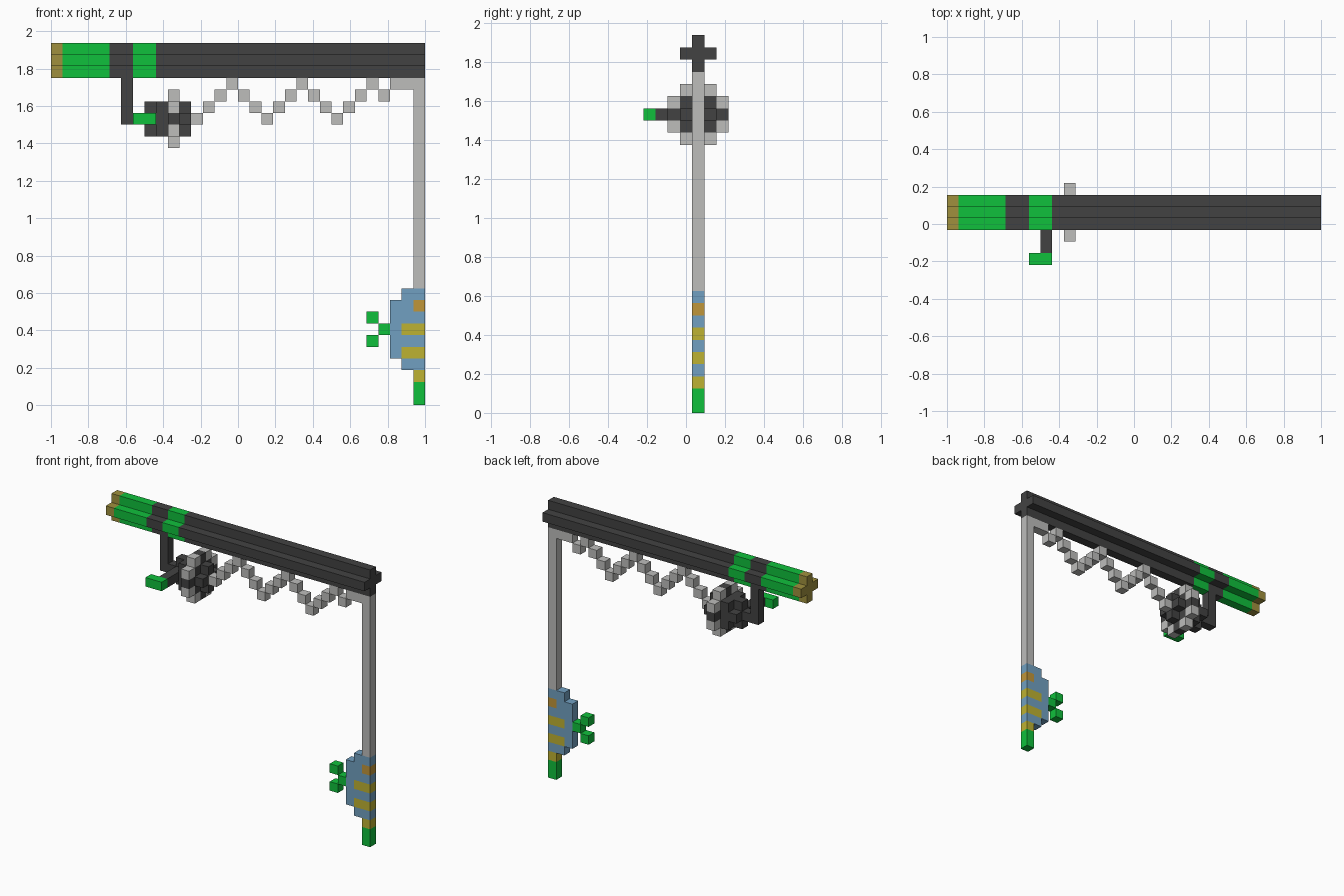
import bpy
import bmesh
import math
from mathutils import Vector

cube = bpy.data.objects.get("Cube")
if cube:
    bpy.data.objects.remove(cube, do_unlink=True)

U = 1 / 16                              # side of one block
ORIGIN = Vector((-1, -3.5 * U, 0))
MID = 4                                 # block row of the rod's centre plane


def material(name, rgb):
    m = bpy.data.materials.new(name)
    m.use_nodes = True
    m.diffuse_color = (*rgb, 1)
    shader = m.node_tree.nodes["Principled BSDF"]
    shader.inputs["Base Color"].default_value = (*rgb, 1)
    shader.inputs["Roughness"].default_value = 0.9
    return m


MATS = {
    "dark": material("charcoal", (0.055, 0.055, 0.055)),
    "green": material("bright green", (0.005, 0.53, 0.045)),
    "tan": material("cork tan", (0.35, 0.28, 0.048)),
    "light": material("light grey", (0.51, 0.51, 0.50)),
    "blue": material("lure blue", (0.165, 0.352, 0.533)),
    "yellow": material("stripe yellow", (0.515, 0.445, 0.032)),
    "orange": material("eye orange", (0.53, 0.305, 0.042)),
}
parts = {}


def fill(part, colour, xs, ys, zs):
    """Fill an inclusive range of blocks; single numbers mean one block."""
    def span(r):
        return range(r[0], r[1] + 1) if isinstance(r, tuple) else (r,)
    cells = parts.setdefault(part, {})
    for x in span(xs):
        for y in span(ys):
            for z in span(zs):
                cells[x, y, z] = colour


def cross(part, colour, xs, z, reach=1):
    """Plus-shaped bar running along x."""
    fill(part, colour, xs, (MID - reach, MID + reach), z)
    fill(part, colour, xs, MID, (z - reach, z + reach))


# Rod: plus-shaped bar with coloured grip bands
for colour, xs in (("tan", 0), ("green", (1, 4)), ("dark", (5, 6)),
                   ("green", (7, 8)), ("dark", (9, 31))):
    cross("rod", colour, xs, 29)

# Reel bracket, body and crank
fill("reel_bracket", "dark", 6, MID, (24, 27))
fill("reel_bracket", "dark", 7, MID, 24)
cross("reel_body", "dark", (8, 11), 24)
fill("reel_body", "dark", (9, 10), (3, 5), (23, 25))
cross("reel_body", "dark", 10, 24, 2)
fill("crank_arm", "dark", 8, (1, 2), 24)
fill("crank_handle", "green", (7, 8), 0, 24)

# Spool teeth round the reel
for a in (-1, 1):
    for b in (-2, 2):
        fill("spool_ring", "light", 10, MID + a, 24 + b)
        fill("spool_ring", "light", 10, MID + b, 24 + a)

# Zigzag line under the rod, then the hanging line
for x in range(12, 29):
    fill("zigzag_line", "light", x, MID, 27 - abs((x - 12) % 6 - 3))
fill("hanging_line", "light", (29, 31), MID, 27)
fill("hanging_line", "light", 31, MID, (10, 26))

# Lure body with stripes and eye
fill("lure_body", "blue", (30, 31), MID, (3, 9))
fill("lure_body", "blue", 29, MID, (4, 8))
fill("lure_body", "orange", 31, MID, 8)
for z in (4, 6):
    fill("lure_body", "yellow", (30, 31), MID, z)
fill("lure_body", "yellow", 31, MID, 2)

# Lure tip and forked fin
fill("lure_tip", "green", 31, MID, (0, 1))
fill("lure_fin", "green", 28, MID, 6)
for z in (5, 7):
    fill("lure_fin", "green", 27, MID, z)

# Turn each part into an outer skin, leaving out faces between blocks
occupied = {c for cells in parts.values() for c in cells}
for name, cells in parts.items():
    mesh = bpy.data.meshes.new(name)
    colours = sorted(set(cells.values()))
    for c in colours:
        mesh.materials.append(MATS[c])
    bm = bmesh.new()
    for cell, colour in cells.items():
        centre = Vector(cell) + Vector((0.5, 0.5, 0.5))
        for axis in range(3):
            for sign in (-1, 1):
                n = Vector((0, 0, 0))
                n[axis] = sign
                if tuple(int(v) for v in Vector(cell) + n) in occupied:
                    continue
                u = Vector((0, 0, 0))
                u[(axis + 1) % 3] = 1
                w = n.cross(u)
                corners = [centre + (n + u * i + w * j) / 2
                           for i, j in ((-1, -1), (1, -1), (1, 1), (-1, 1))]
                face = bm.faces.new([bm.verts.new(ORIGIN + p * U) for p in corners])
                face.material_index = colours.index(colour)
    bmesh.ops.remove_doubles(bm, verts=bm.verts, dist=U / 100)
    bmesh.ops.dissolve_limit(bm, angle_limit=math.radians(1), verts=bm.verts,
                             edges=bm.edges, delimit={'MATERIAL'})
    bm.to_mesh(mesh)
    bm.free()
    bpy.context.collection.objects.link(bpy.data.objects.new(name, mesh))
